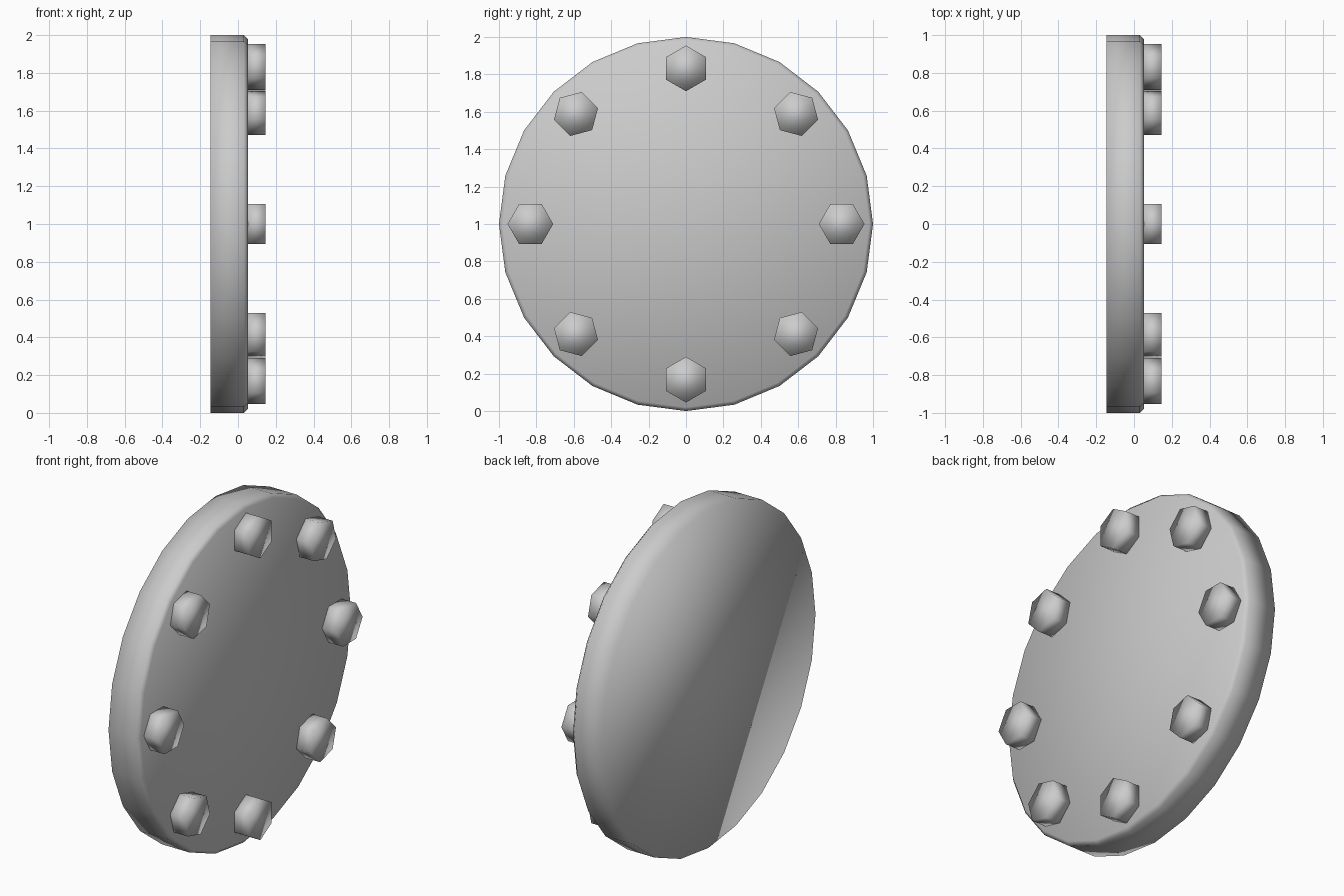
import bpy
import bmesh
from math import cos, sin, pi

if "Cube" in bpy.data.objects:
    bpy.data.objects.remove(bpy.data.objects["Cube"])

CENTRE_Z = 1.0


def lathe(name, sections, sides, y=0.0, z=0.0, turn=0.0):
    """Closed solid along x from (x, radius) sections, smooth shaded."""
    bm = bmesh.new()
    rings = []
    for x, r in sections:
        angles = [turn + 2 * pi * i / sides for i in range(sides)]
        rings.append([bm.verts.new((x, r * cos(a), r * sin(a))) for a in angles])
    for a, b in zip(rings, rings[1:]):
        for i in range(sides):
            j = (i + 1) % sides
            bm.faces.new((a[i], a[j], b[j], b[i]))
    bm.faces.new(rings[0])
    bm.faces.new(rings[-1])
    bmesh.ops.recalc_face_normals(bm, faces=bm.faces)
    for f in bm.faces:
        f.smooth = True
    mesh = bpy.data.meshes.new(name)
    bm.to_mesh(mesh)
    bm.free()
    obj = bpy.data.objects.new(name, mesh)
    obj.location = (0, y, z)
    bpy.context.collection.objects.link(obj)
    return obj


# Round cover plate with a small chamfer on the bolted side
lathe("cover_plate", [(-0.146, 1.0), (0.032, 1.0), (0.052, 0.98)], 24, z=CENTRE_Z)

# Eight hex bolt heads, each with a corner pointing outwards
for k in range(8):
    a = k * pi / 4
    lathe(f"bolt_head_{k + 1}", [(0.05, 0.122), (0.146, 0.122)], 6,
          y=0.832 * cos(a), z=CENTRE_Z + 0.832 * sin(a), turn=a)
